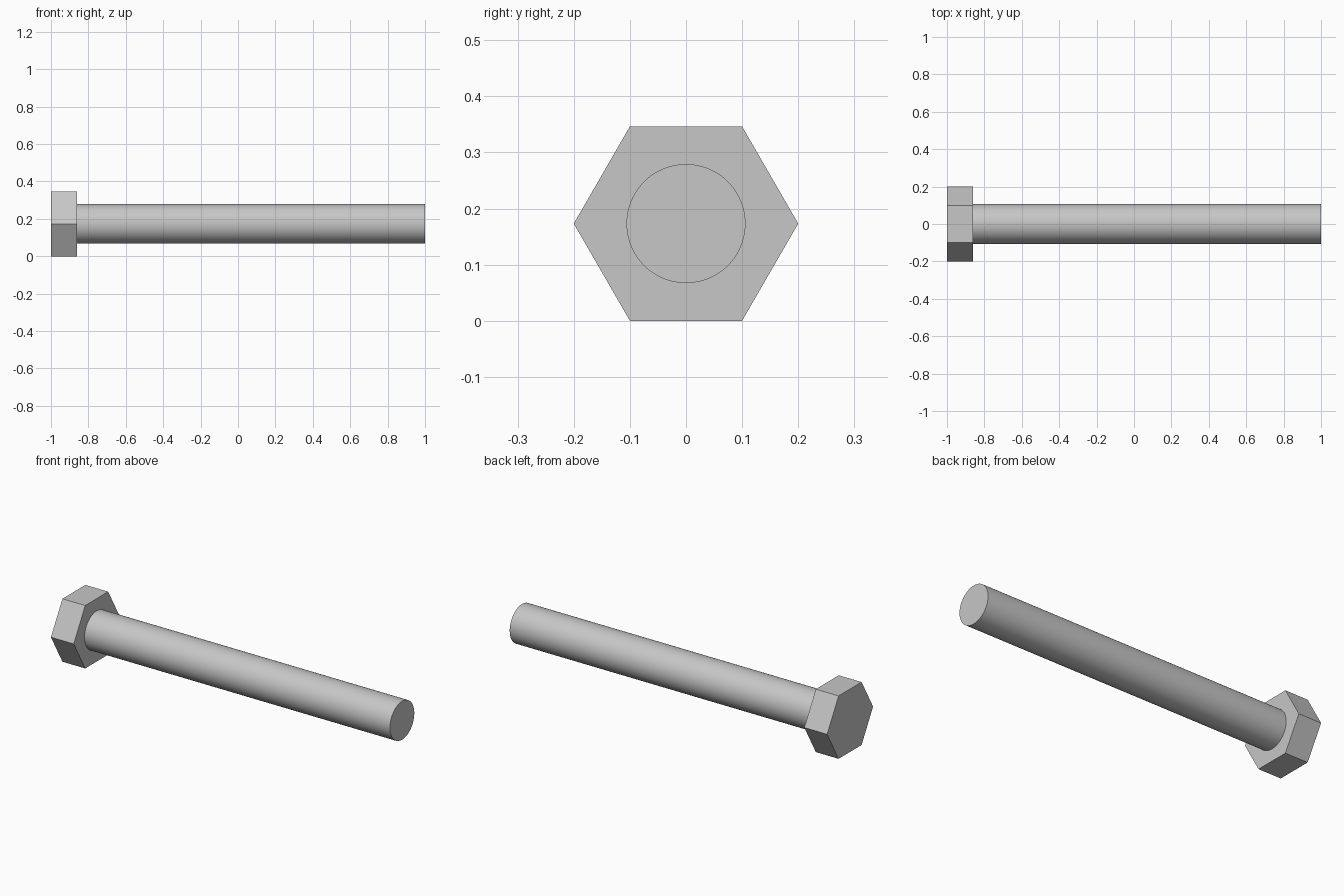
import bpy
import math

cube = bpy.data.objects.get("Cube")
if cube:
    bpy.data.objects.remove(cube, do_unlink=True)

HEAD_RADIUS = 0.2
AXIS_Z = HEAD_RADIUS * math.cos(math.pi / 6)   # head rests on a flat side

STEEL = (0.57, 0.57, 0.57, 1.0)
steel = bpy.data.materials.new("grey_steel")
steel.use_nodes = True
steel.diffuse_color = STEEL
steel.node_tree.nodes["Principled BSDF"].inputs["Base Color"].default_value = STEEL


def rod(name, sides, radius, x_start, x_end):
    """Prism lying along x, with two corners on the y axis."""
    bpy.ops.mesh.primitive_cylinder_add(
        vertices=sides, radius=radius, depth=x_end - x_start,
        location=((x_start + x_end) / 2, 0, AXIS_Z),
        rotation=(0, math.pi / 2, 0))
    obj = bpy.context.object
    obj.name = name
    obj.data.materials.append(steel)
    return obj


# Six-sided head
rod("hex_head", 6, HEAD_RADIUS, -1.0, -0.861)

# Smooth round shank, butted against the head
rod("shank", 96, 0.106, -0.861, 1.0)
bpy.ops.object.shade_smooth_by_angle(angle=math.radians(30))
